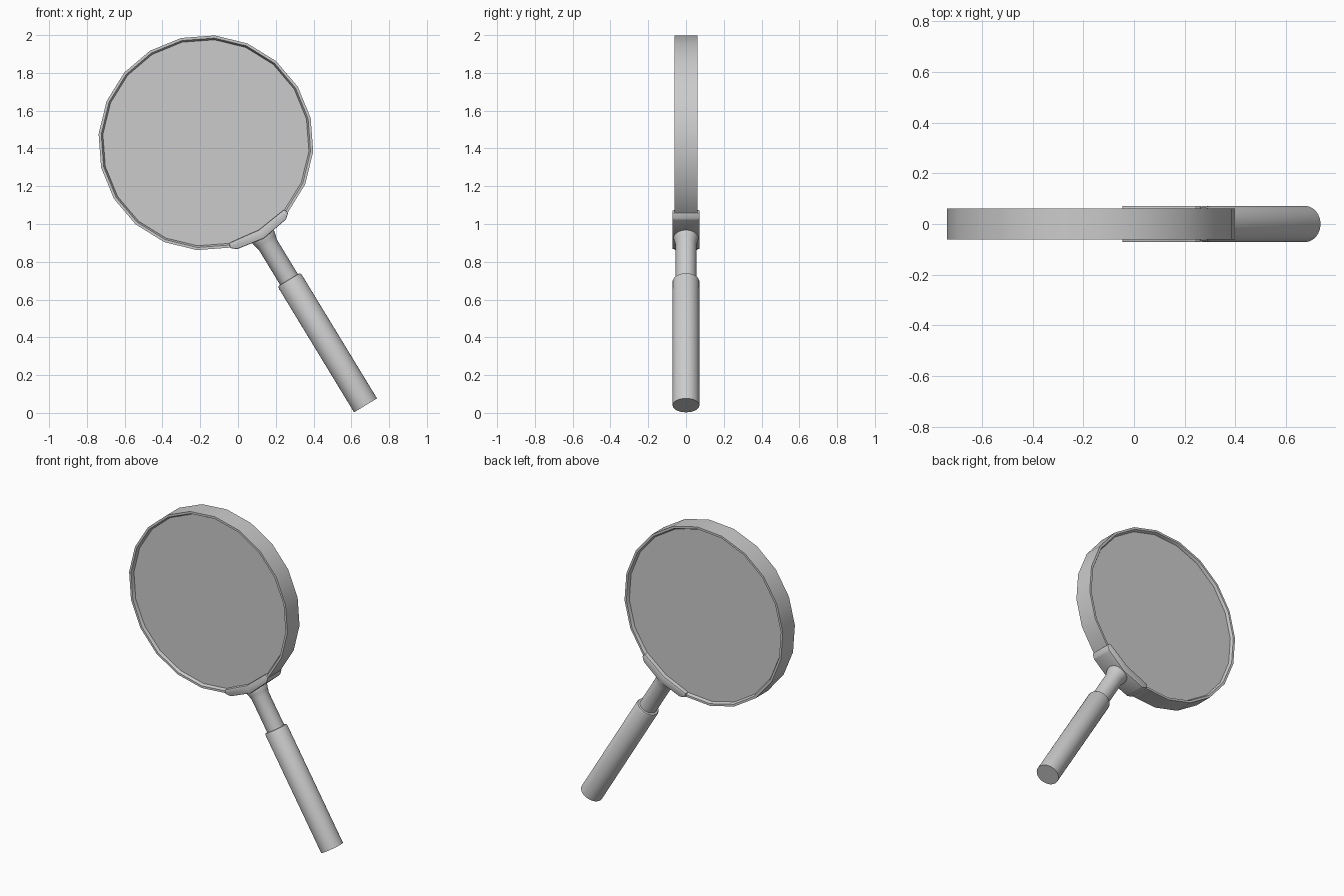
import bpy, bmesh, math
from mathutils import Matrix, Vector

if "Cube" in bpy.data.objects:
    bpy.data.objects.remove(bpy.data.objects["Cube"])

# Local frame: lens centre at origin, handle pointing down -z, then tilted
TILT = Matrix.Translation((-0.17, 0, 1.43)) @ Matrix.Rotation(math.radians(-31.3), 4, 'Y')


def finish(bm, name, bevel=0):
    bmesh.ops.recalc_face_normals(bm, faces=bm.faces)
    bm.transform(TILT)
    me = bpy.data.meshes.new(name)
    bm.to_mesh(me)
    bm.free()
    ob = bpy.data.objects.new(name, me)
    bpy.context.collection.objects.link(ob)
    bpy.ops.object.select_all(action='DESELECT')
    ob.select_set(True)
    bpy.context.view_layer.objects.active = ob
    if bevel:
        m = ob.modifiers.new("bevel", 'BEVEL')
        m.width, m.segments, m.limit_method = bevel, 2, 'ANGLE'
        bpy.ops.object.modifier_apply(modifier=m.name)
    bpy.ops.object.shade_smooth_by_angle(angle=math.radians(32))
    return ob


def lathe(name, profile, sides, axis, closed=False):
    """Revolve (radius, height) points around the y or z axis."""
    bm = bmesh.new()
    rings = []
    for r, h in profile:
        ring = []
        for i in range(sides):
            a = 2 * math.pi * i / sides
            s, c = r * math.sin(a), r * math.cos(a)
            ring.append(bm.verts.new((s, h, -c) if axis == 'Y' else (s, c, h)))
        rings.append(ring)
    pairs = list(zip(rings, rings[1:]))
    if closed:
        pairs.append((rings[-1], rings[0]))
    else:
        bm.faces.new(rings[0])
        bm.faces.new(rings[-1])
    for a, b in pairs:
        for i in range(sides):
            j = (i + 1) % sides
            bm.faces.new((a[i], a[j], b[j], b[i]))
    return finish(bm, name)


# Twenty-sided rim with a thin lip
lathe("rim", [(0.57, -0.062), (0.57, 0.062), (0.556, 0.062), (0.547, 0.045),
              (0.547, -0.045), (0.556, -0.062)], 20, 'Y', closed=True)

# Lens disc slightly recessed in the rim
lathe("lens", [(0.55, -0.045), (0.55, 0.045)], 20, 'Y')

# Curved clamp hugging the bottom of the rim
bm = bmesh.new()
outline = [(-18.3, 0.545), (-18.3, 0.572), (-15, 0.587), (0, 0.592), (15, 0.587),
           (18.3, 0.572), (18.3, 0.545), (9, 0.535), (0, 0.54), (-9, 0.535)]
verts = [bm.verts.new((r * math.sin(math.radians(a)), -0.072, -r * math.cos(math.radians(a))))
         for a, r in outline]
face = bm.faces.new(verts)
ext = bmesh.ops.extrude_face_region(bm, geom=[face])
bmesh.ops.translate(bm, vec=Vector((0, 0.144, 0)),
                    verts=[v for v in ext["geom"] if isinstance(v, bmesh.types.BMVert)])
finish(bm, "clamp", bevel=0.006)

# Thin neck flaring into the clamp
lathe("neck", [(0.066, -0.57), (0.066, -0.592), (0.061, -0.61), (0.055, -0.635),
               (0.055, -0.88)], 32, 'Z')

# Thick grip
lathe("grip", [(0.058, -0.847), (0.066, -0.849), (0.071, -0.86), (0.071, -1.627)], 32, 'Z')
